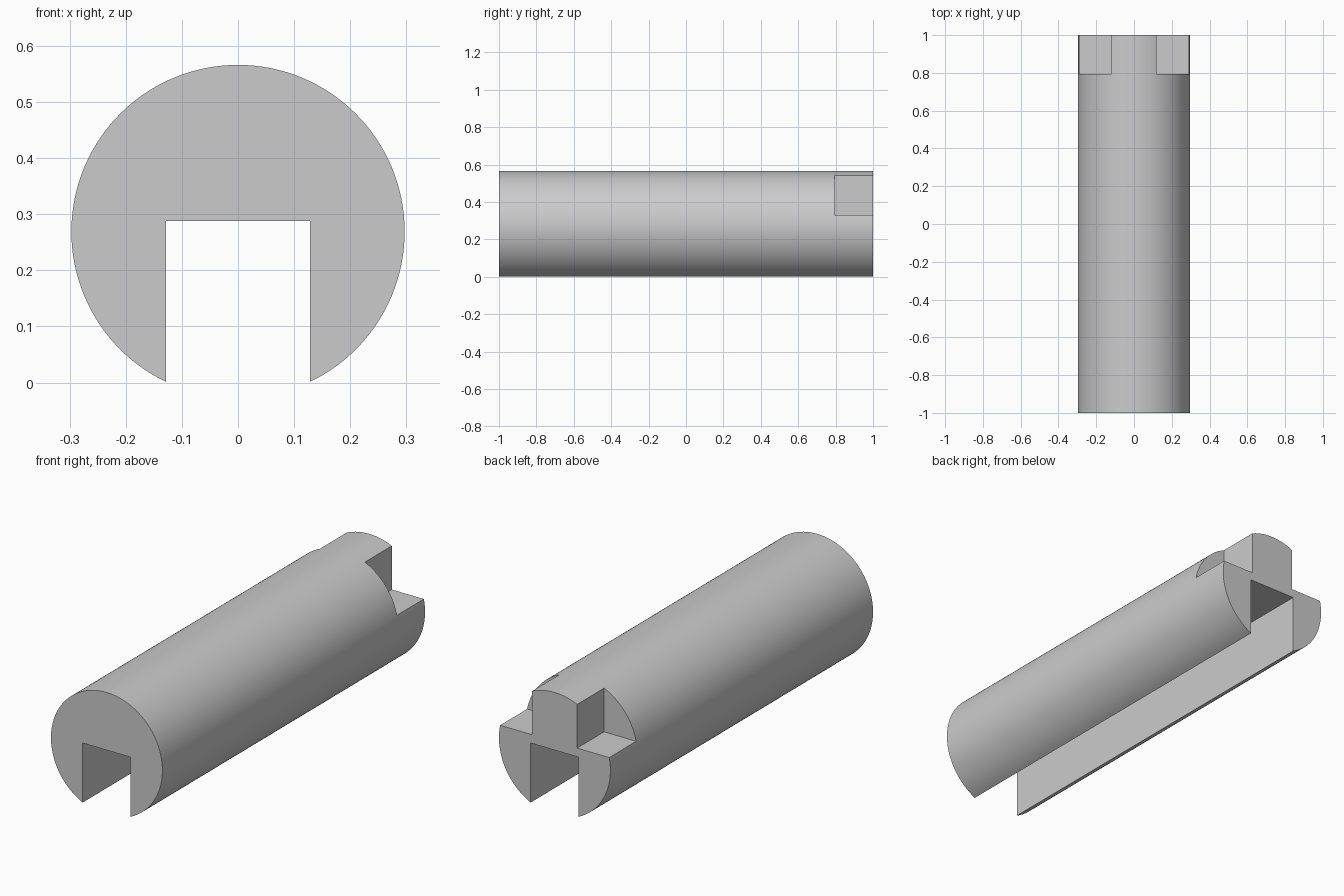
import bpy
import math

cube = bpy.data.objects.get("Cube")
if cube:
    bpy.data.objects.remove(cube, do_unlink=True)

RADIUS, CENTRE_Z = 0.297, 0.269
SLOT_HALF, SLOT_TOP = 0.128, 0.288
NOTCH_X, NOTCH_Y, NOTCH_Z = 0.12, 0.795, 0.33

grey = bpy.data.materials.new("plain grey")
grey.use_nodes = True
grey.diffuse_color = (0.6, 0.6, 0.6, 1)
grey.node_tree.nodes["Principled BSDF"].inputs["Base Color"].default_value = (0.6, 0.6, 0.6, 1)

# Round bar lying along y
bpy.ops.mesh.primitive_cylinder_add(vertices=128, radius=RADIUS, depth=2,
                                    location=(0, 0, CENTRE_Z),
                                    rotation=(math.pi / 2, 0, 0))
shaft = bpy.context.object
shaft.name = "slotted_shaft"
shaft.data.materials.append(grey)


def cut_box(name, low, high):
    """Remove an axis-aligned box from the shaft."""
    bpy.ops.mesh.primitive_cube_add(
        size=1, location=[(a + b) / 2 for a, b in zip(low, high)])
    cutter = bpy.context.object
    cutter.name = name
    cutter.scale = [b - a for a, b in zip(low, high)]
    cutter.hide_render = True
    cutter.data.materials.append(grey)
    bpy.context.view_layer.update()
    mod = shaft.modifiers.new(name, 'BOOLEAN')
    mod.operation = 'DIFFERENCE'
    mod.solver = 'EXACT'
    mod.object = cutter
    bpy.context.view_layer.objects.active = shaft
    bpy.ops.object.modifier_apply(modifier=mod.name)
    bpy.data.objects.remove(cutter, do_unlink=True)


# Full-length keyway along the underside
cut_box("keyway_cutter", (-SLOT_HALF, -1.2, -0.2), (SLOT_HALF, 1.2, SLOT_TOP))

# Shoulder notches on both upper sides of the back end
for side, x0, x1 in (("left", NOTCH_X, 0.5), ("right", -0.5, -NOTCH_X)):
    cut_box(side + "_notch_cutter", (x0, NOTCH_Y, NOTCH_Z), (x1, 1.2, 0.8))

bpy.ops.object.select_all(action='DESELECT')
shaft.select_set(True)
bpy.context.view_layer.objects.active = shaft
bpy.ops.object.shade_smooth_by_angle(angle=math.radians(20))
